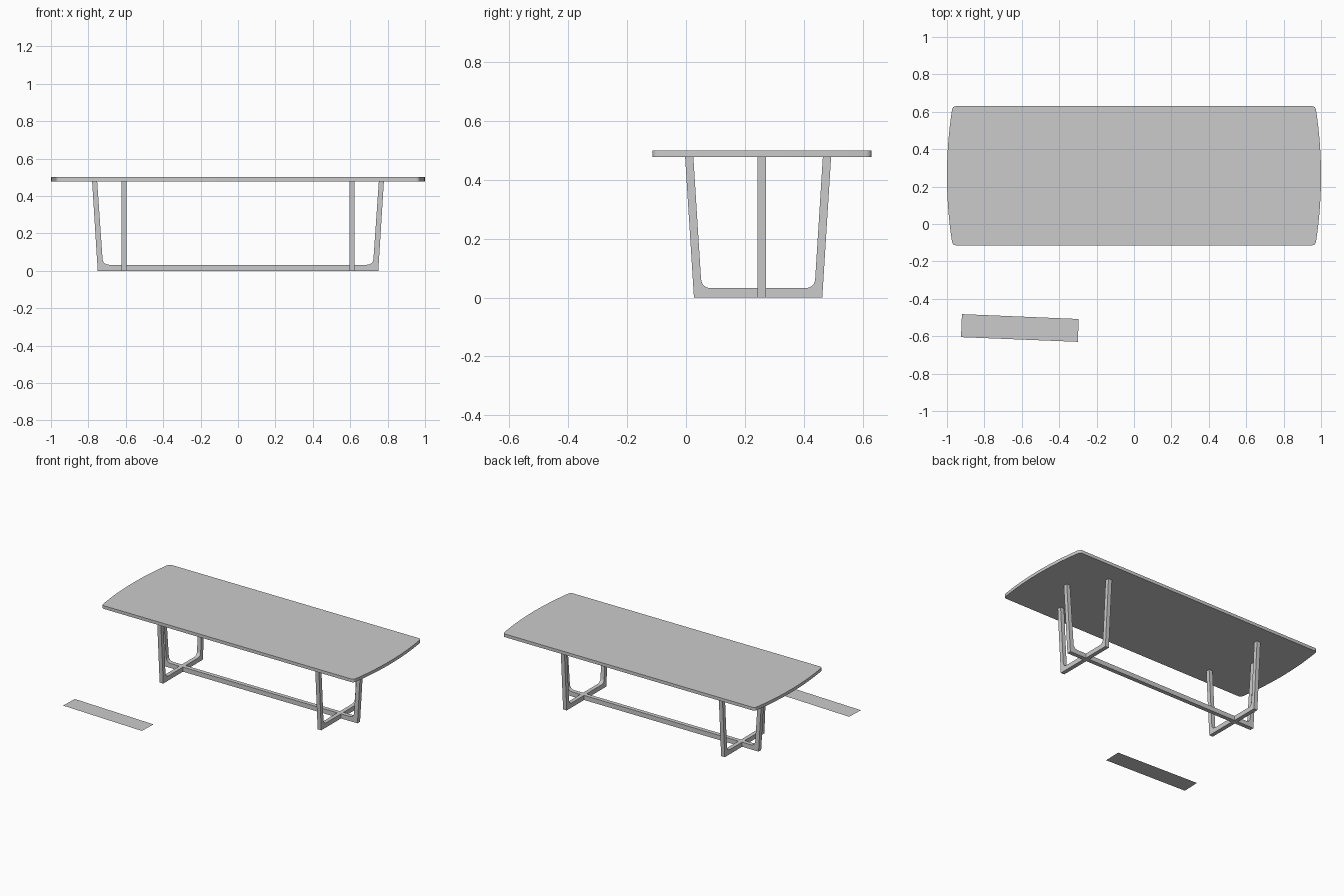
import bpy, bmesh
from math import sin, cos, pi, radians
from mathutils import Vector, Matrix

if "Cube" in bpy.data.objects:
    bpy.data.objects.remove(bpy.data.objects["Cube"])


def prism(name, outline, depth, matrix):
    """Extrude a flat outline (local xy) by depth along local z, then place it."""
    bm = bmesh.new()
    face = bm.faces.new([bm.verts.new((x, y, 0)) for x, y in outline])
    if depth:
        ext = bmesh.ops.extrude_face_region(bm, geom=[face])
        verts = [v for v in ext["geom"] if isinstance(v, bmesh.types.BMVert)]
        bmesh.ops.translate(bm, verts=verts, vec=(0, 0, depth))
        bmesh.ops.recalc_face_normals(bm, faces=bm.faces)
    bm.transform(matrix)
    mesh = bpy.data.meshes.new(name)
    bm.to_mesh(mesh)
    bm.free()
    obj = bpy.data.objects.new(name, mesh)
    bpy.context.collection.objects.link(obj)
    if depth:
        bpy.context.view_layer.objects.active = obj
        obj.select_set(True)
        bpy.ops.object.shade_smooth_by_angle(angle=radians(30))
        obj.select_set(False)
    return obj


def rounded(a, corner, b, radius, steps=6):
    """Curve that rounds a corner between the directions to a and b."""
    c = Vector(corner)
    p = c + (Vector(a) - c).normalized() * radius
    q = c + (Vector(b) - c).normalized() * radius
    ts = [i / steps for i in range(steps + 1)]
    return [tuple(p * (1 - t) ** 2 + c * 2 * t * (1 - t) + q * t * t) for t in ts]


def u_frame(bottom, top, wall_top, wall_bottom, bar, height, radius):
    """Outline of a flared U with rounded inner corners."""
    inner = rounded((wall_top, height), (wall_bottom, bar), (0, bar), radius)
    half = [(bottom, 0), (top, height), (wall_top, height)] + inner
    return half + [(-x, z) for x, z in reversed(half)]


H = 0.478       # underside of the top
CY = 0.258      # table centre in y

# Table top: straight long sides, bowed ends, small rounded corners
half_w, bow, length = 0.372, 0.03, 1.0
edge = [(length - bow * (y / half_w) ** 2, y)
        for y in [(half_w - 0.022) * i / 12 for i in range(-12, 13)]]
cx = length - bow
upper = rounded(edge[-1], (cx, half_w), (0, half_w), 0.02)
lower = [(x, -y) for x, y in reversed(upper)]
right = lower + edge[1:-1] + upper
outline = right + [(-x, -y) for x, y in right]
prism("table_top", outline, 0.5 - H, Matrix.Translation((0, CY, H)))

# Long frame: local x -> x, local y -> z
upright = Matrix.Rotation(pi / 2, 4, 'X')
long_profile = u_frame(0.75, 0.78, 0.753, 0.722, 0.032, H, 0.034)
prism("long_frame", long_profile, 0.029,
      Matrix.Translation((0, CY + 0.0145, 0)) @ upright)

# Two cross frames: local x -> y, local y -> z
cross_profile = u_frame(0.218, 0.248, 0.220, 0.192, 0.032, H, 0.034)
turn = Matrix.Rotation(pi / 2, 4, 'Z') @ upright
for side, x in (("left", -0.609), ("right", 0.609)):
    prism(side + "_cross_frame", cross_profile, 0.028,
          Matrix.Translation((x - 0.014, 0.245, 0)) @ turn)

# Loose flat sheet lying on the floor
sheet = [(-0.925, -0.605), (-0.30, -0.63), (-0.296, -0.508), (-0.92, -0.482)]
prism("floor_sheet", sheet, 0, Matrix.Identity(4))
